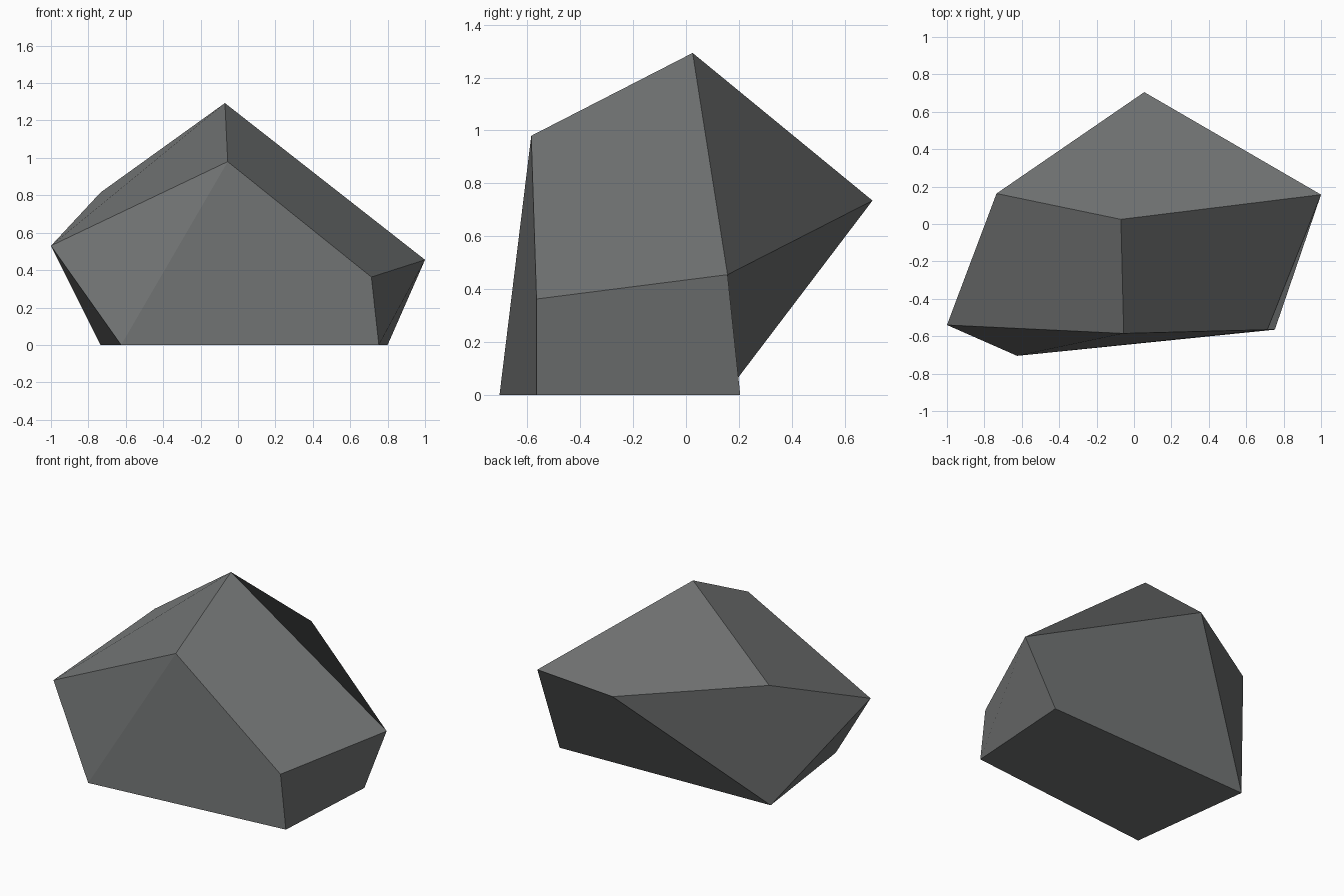
import bpy, bmesh

if "Cube" in bpy.data.objects:
    bpy.data.objects.remove(bpy.data.objects["Cube"])

# Corner points of the faceted boulder, ring by ring
base = [(-0.625, -0.705, 0), (0.753, -0.565, 0), (0.80, 0.205, 0), (-0.735, 0.147, 0)]
waist = [(-1.0, -0.54, 0.53), (0.713, -0.565, 0.363), (1.0, 0.157, 0.455),
         (0.055, 0.705, 0.735), (-0.735, 0.163, 0.815)]
crown = [(-0.055, -0.585, 0.98), (-0.07, 0.025, 1.293)]

# Large slightly warped facets, each starting at the corner its fold runs from
facets = [
    (0, 3, 2, 1),                          # underside
    (5, 9, 0, 1), (4, 0, 9), (4, 3, 0),    # front and front left
    (1, 2, 6, 5),                          # right
    (3, 4, 8, 7), (6, 2, 3, 7),            # left and back
    (10, 9, 5, 6), (10, 6, 7, 8), (10, 8, 4, 9),  # sloping top
]

bm = bmesh.new()
corners = [bm.verts.new(p) for p in base + waist + crown]
for facet in facets:
    bm.faces.new([corners[i] for i in facet])

mesh = bpy.data.meshes.new("boulder")
bm.to_mesh(mesh)
bm.free()

# Plain stone grey
stone = bpy.data.materials.new("stone grey")
stone.diffuse_color = (0.165, 0.172, 0.172, 1)
stone.use_nodes = True
stone.node_tree.nodes["Principled BSDF"].inputs["Base Color"].default_value = stone.diffuse_color
mesh.materials.append(stone)

boulder = bpy.data.objects.new("boulder", mesh)
bpy.context.collection.objects.link(boulder)
